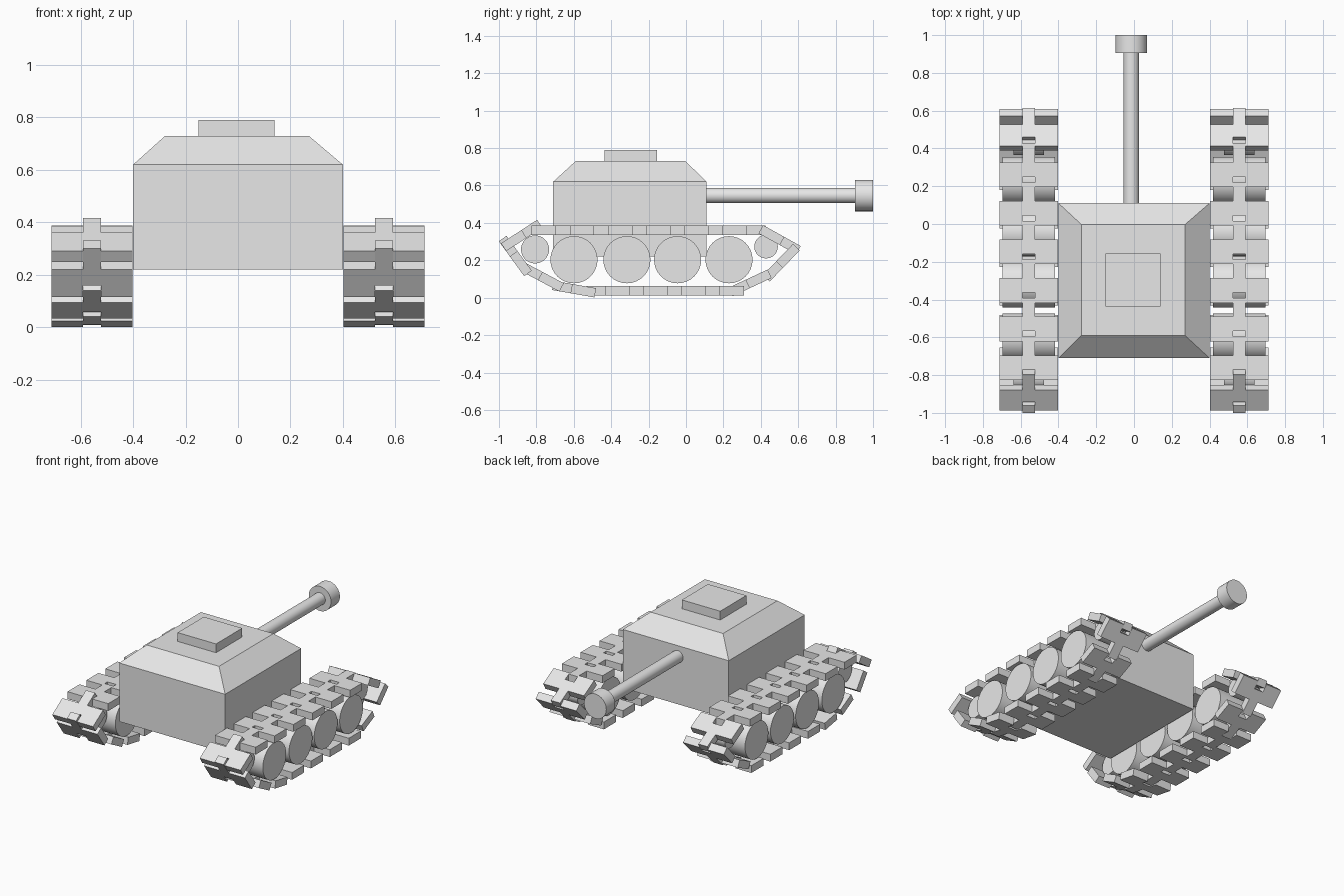
import bpy, bmesh, math
from mathutils import Matrix, Vector

cube = bpy.data.objects.get("Cube")
if cube:
    bpy.data.objects.remove(cube, do_unlink=True)

grey = bpy.data.materials.new("plain_grey")
grey.use_nodes = True
grey.diffuse_color = (0.8, 0.8, 0.8, 1)
grey.node_tree.nodes["Principled BSDF"].inputs["Base Color"].default_value = (0.8, 0.8, 0.8, 1)


def finish(name, bm):
    bmesh.ops.recalc_face_normals(bm, faces=bm.faces)
    mesh = bpy.data.meshes.new(name)
    bm.to_mesh(mesh)
    bm.free()
    mesh.materials.append(grey)
    obj = bpy.data.objects.new(name, mesh)
    bpy.context.collection.objects.link(obj)
    return obj


def box(name, lo, hi):
    bm = bmesh.new()
    lo, hi = Vector(lo), Vector(hi)
    bmesh.ops.create_cube(bm, size=1, matrix=Matrix.Translation((lo + hi) / 2)
                          @ Matrix.Diagonal((*(hi - lo), 1)))
    return finish(name, bm)


def cylinder(name, centre, radius, length, axis):
    bm = bmesh.new()
    turn = Matrix.Rotation(math.pi / 2, 4, "Y" if axis == "X" else "X")
    bmesh.ops.create_cone(bm, cap_ends=True, segments=32, radius1=radius, radius2=radius,
                          depth=length, matrix=Matrix.Translation(centre) @ turn)
    obj = finish(name, bm)
    bpy.ops.object.select_all(action="DESELECT")
    obj.select_set(True)
    bpy.context.view_layer.objects.active = obj
    bpy.ops.object.shade_smooth_by_angle(angle=math.radians(40))
    return obj


# Hull with sloped roof, and hatch
hull = box("hull", (-0.4, -0.71, 0.22), (0.4, 0.11, 0.62))
bm = bmesh.new()
bm.from_mesh(hull.data)
top = max(bm.faces, key=lambda f: f.calc_center_median().z)
roof = bmesh.ops.extrude_face_region(bm, geom=[top])["geom"]
bmesh.ops.delete(bm, geom=[top], context="FACES_ONLY")
for v in (g for g in roof if isinstance(g, bmesh.types.BMVert)):
    v.co = (0.27 if v.co.x > 0 else -0.278, -0.59 if v.co.y < -0.3 else -0.003, 0.73)
bm.to_mesh(hull.data)
bm.free()
box("hatch", (-0.15, -0.437, 0.73), (0.14, -0.155, 0.79))

# Gun
cylinder("gun_barrel", (-0.014, 0.5, 0.546), 0.041, 0.82, "Y")
cylinder("gun_muzzle", (-0.014, 0.952, 0.546), 0.084, 0.096, "Y")

# Track links: trailing edge (y, z) and heading in degrees, going round the loop
PITCH = 0.204
links = [(-0.825 + PITCH * k, 0.36, 0) for k in range(6)]
links += [(0.4, 0.366, -29), (0.59, 0.27, -134), (0.447, 0.128, -155)]
links += [(0.31 - PITCH * k, 0.038, 180) for k in range(4)]
links += [(-0.485, 0.026, 170), (-0.665, 0.055, 152), (-0.845, 0.13, 126), (-0.975, 0.27, 33)]

# Half outline of a link: slot at the trailing edge, tongue at the leading edge
PLATE, TONGUE, SLOT, HALF, NECK, THICK = 0.13, 0.1, 0.055, 0.154, 0.034, 0.05
half = [(SLOT, NECK), (0, NECK), (0, HALF), (PLATE, HALF), (PLATE, NECK), (PLATE + TONGUE, NECK)]
outline = half + [(u, -w) for u, w in reversed(half)]


def track(name, x):
    bm = bmesh.new()
    for y, z, angle in links:
        place = Matrix.Translation((x, y, z)) @ Matrix.Rotation(math.radians(angle), 4, "X")
        face = bm.faces.new([bm.verts.new(place @ Vector((w, u, -THICK / 2))) for u, w in outline])
        up = place.to_3x3() @ Vector((0, 0, THICK))
        new = bmesh.ops.extrude_face_region(bm, geom=[face], use_keep_orig=True)["geom"]
        bmesh.ops.translate(bm, vec=up, verts=[g for g in new if isinstance(g, bmesh.types.BMVert)])
    return finish(name, bm)


# Running gear on both sides
for side, sign in (("left", 1), ("right", -1)):
    x = sign * 0.557
    track(side + "_track", x)
    for i, y in enumerate((-0.599, -0.316, -0.045, 0.23)):
        cylinder(f"{side}_road_wheel_{i + 1}", (x, y, 0.203), 0.126, 0.276, "X")
    cylinder(side + "_front_small_wheel", (x, -0.807, 0.258), 0.075, 0.16, "X")
    cylinder(side + "_rear_small_wheel", (x, 0.428, 0.273), 0.063, 0.16, "X")
